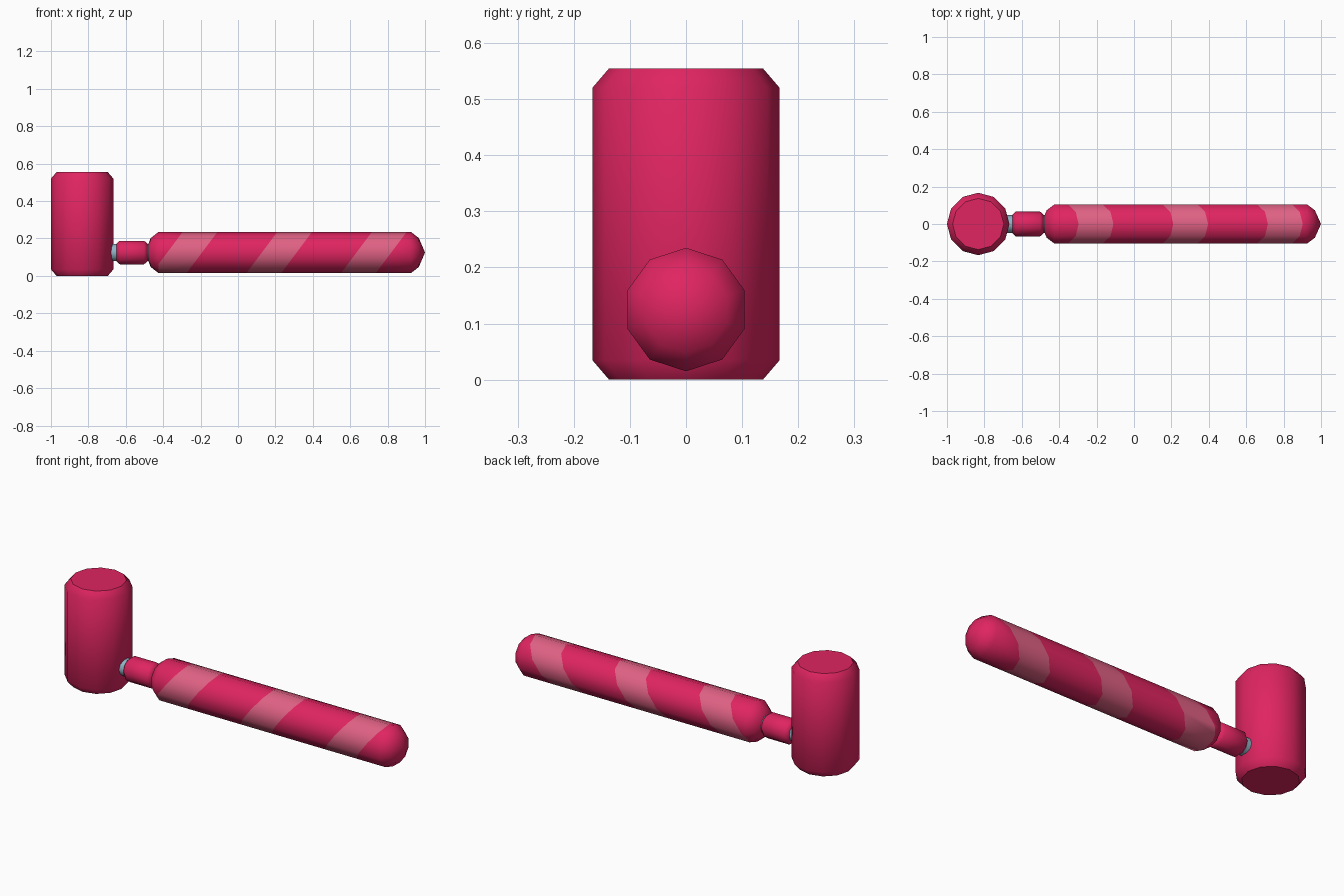
import bpy, bmesh, math
from mathutils import Matrix, Vector

if "Cube" in bpy.data.objects:
    bpy.data.objects.remove(bpy.data.objects["Cube"])


def material(name, rgb):
    m = bpy.data.materials.new(name)
    m.diffuse_color = (*rgb, 1)
    m.use_nodes = True
    m.node_tree.nodes["Principled BSDF"].inputs["Base Color"].default_value = m.diffuse_color
    return m


CRIMSON = material("crimson", (0.74, 0.018, 0.12))
PINK = material("light pink", (0.74, 0.12, 0.23))
STEEL = material("blue grey", (0.28, 0.46, 0.57))
AXIS_Z = 0.125  # height of the handle axis


def lathe(profile, sides, phase=0.0):
    """Spin (height, radius) pairs round z; radius 0 makes a pole."""
    bm = bmesh.new()
    rings = []
    for h, r in profile:
        if r == 0:
            rings.append([bm.verts.new((0, 0, h))] * sides)
        else:
            angles = [phase + math.tau * i / sides for i in range(sides)]
            rings.append([bm.verts.new((r * math.cos(a), r * math.sin(a), h)) for a in angles])
    for low, high in zip(rings, rings[1:]):
        for i in range(sides):
            j = (i + 1) % sides
            bm.faces.new(list(dict.fromkeys((low[i], low[j], high[j], high[i]))))
    for ring in (rings[0], rings[-1]):
        if ring[0] is not ring[1]:
            bm.faces.new(ring)
    bmesh.ops.recalc_face_normals(bm, faces=bm.faces)
    return bm


def along_x(bm):
    bm.transform(Matrix.Translation((0, 0, AXIS_Z)) @ Matrix.Rotation(math.pi / 2, 4, 'Y'))
    return bm


def finish(bm, name, *mats):
    mesh = bpy.data.meshes.new(name)
    bm.to_mesh(mesh)
    bm.free()
    for m in mats:
        mesh.materials.append(m)
    ob = bpy.data.objects.new(name, mesh)
    bpy.context.collection.objects.link(ob)
    bpy.ops.object.select_all(action='DESELECT')
    ob.select_set(True)
    bpy.context.view_layer.objects.active = ob
    bpy.ops.object.shade_smooth_by_angle(angle=math.radians(50))
    return ob


# Upright mallet head with chamfered rims
head = lathe([(0, 0.137), (0.035, 0.167), (0.52, 0.167), (0.555, 0.137)], 12)
head.transform(Matrix.Translation((-0.833, 0, 0)))
finish(head, "head", CRIMSON)

# Thin metal rod joining head and handle
finish(along_x(lathe([(-0.70, 0.047), (-0.46, 0.047)], 10, math.pi / 2)), "rod", STEEL)

# Collar on the rod
finish(along_x(lathe([(-0.65, 0.05), (-0.632, 0.066), (-0.502, 0.066), (-0.484, 0.05)],
                     10, math.pi / 2)), "collar", CRIMSON)

# Handle with domed ends
handle = along_x(lathe([(-0.497, 0), (-0.467, 0.077), (-0.425, 0.11),
                        (0.925, 0.11), (0.967, 0.077), (1.0, 0)], 10))

# Slanted stripes: cut the grip with parallel planes, then colour the bands
SLOPE, WIDTH, TOP = 0.75, 0.186, AXIS_Z + 0.11
starts = [-0.296 + 0.506 * i for i in range(3)]
for s in starts:
    for x in (s, s + WIDTH):
        bmesh.ops.bisect_plane(handle, geom=handle.verts[:] + handle.edges[:] + handle.faces[:],
                               plane_co=Vector((x, 0, TOP)), plane_no=Vector((1, 0, -SLOPE)))
for f in handle.faces:
    c = f.calc_center_median()
    top_x = c.x + SLOPE * (TOP - c.z)
    on_grip = abs(f.normal.x) < 0.05
    f.material_index = int(on_grip and any(s < top_x < s + WIDTH for s in starts))
finish(handle, "handle", CRIMSON, PINK)
